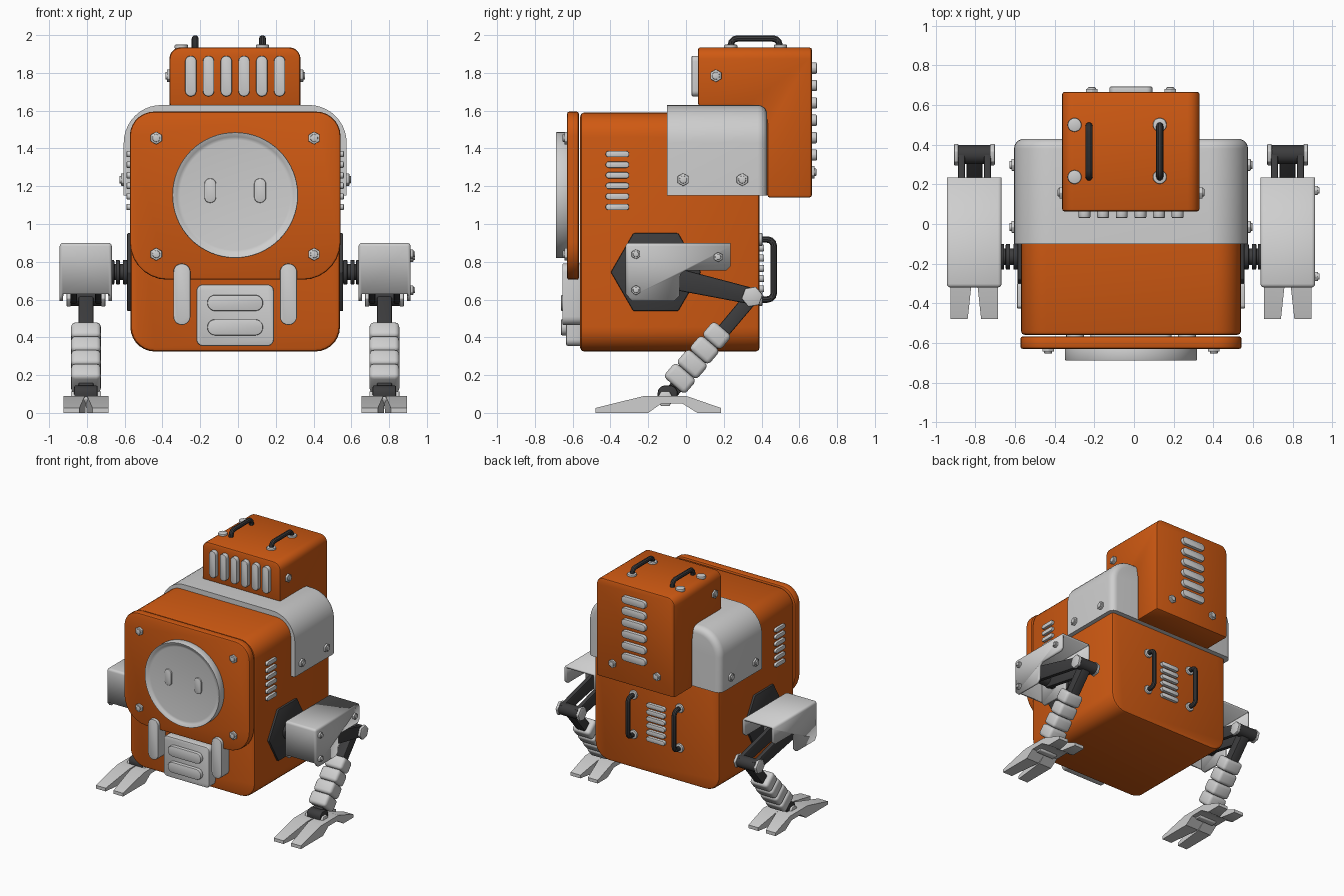
import bpy, bmesh, math
from mathutils import Vector

if "Cube" in bpy.data.objects:
    bpy.data.objects.remove(bpy.data.objects["Cube"])

CX = -0.015  # symmetry plane of the body


def material(name, rgb):
    m = bpy.data.materials.new(name)
    m.diffuse_color = (*rgb, 1)
    m.use_nodes = True
    m.node_tree.nodes["Principled BSDF"].inputs["Base Color"].default_value = m.diffuse_color
    return m


ORANGE = material("orange paint", (0.62, 0.10, 0.006))
GREY = material("light grey metal", (0.62, 0.62, 0.62))
DARK = material("dark metal", (0.045, 0.045, 0.047))


def place(axis, u, v, w):
    return Vector({'x': (w, u, v), 'y': (u, w, v), 'z': (u, v, w)}[axis])


def sharp_bevel(bm, width, seg=2, sel=None):
    edges = [e for e in bm.edges if len(e.link_faces) == 2 and e.calc_face_angle(0) > 0.6
             and (sel is None or sel(e))]
    bmesh.ops.bevel(bm, geom=edges, offset=width, segments=seg, profile=0.5,
                    affect='EDGES', clamp_overlap=True)


def finish(bm, name, mat):
    me = bpy.data.meshes.new(name)
    bm.to_mesh(me)
    bm.free()
    me.materials.append(mat)
    ob = bpy.data.objects.new(name, me)
    bpy.context.collection.objects.link(ob)
    return ob


def prism_bm(axis, pts, a, b):
    bm = bmesh.new()
    lo = [bm.verts.new(place(axis, u, v, a)) for u, v in pts]
    hi = [bm.verts.new(place(axis, u, v, b)) for u, v in pts]
    bm.faces.new(lo)
    bm.faces.new(hi)
    n = len(pts)
    for i in range(n):
        j = (i + 1) % n
        bm.faces.new((lo[i], lo[j], hi[j], hi[i]))
    bmesh.ops.recalc_face_normals(bm, faces=bm.faces)
    return bm


def prism(name, mat, axis, pts, a, b, bevel=0.0, seg=2):
    bm = prism_bm(axis, pts, a, b)
    if bevel:
        sharp_bevel(bm, bevel, seg)
    return finish(bm, name, mat)


def arc(cx, cy, r, a0, a1, n):
    return [(cx + r * math.cos(math.radians(a0 + (a1 - a0) * i / n)),
             cy + r * math.sin(math.radians(a0 + (a1 - a0) * i / n))) for i in range(n + 1)]


def rrect(x0, x1, y0, y1, top, bottom=None, n=7):
    bottom = top if bottom is None else bottom
    pts = []
    for sx, sy, r, a in ((1, 1, top, 0), (-1, 1, top, 90), (-1, -1, bottom, 180), (1, -1, bottom, 270)):
        cx, cy = (x1 - r if sx > 0 else x0 + r), (y1 - r if sy > 0 else y0 + r)
        pts += arc(cx, cy, r, a, a + 90, n) if r > 0 else [(cx, cy)]
    return pts


def slot(name, axis, u, v, w, h, a, b):
    r = min(w, h) * 0.49
    return prism(name, GREY, axis, rrect(u - w/2, u + w/2, v - h/2, v + h/2, r, n=5), a, b, 0.006)


def cyl(name, mat, axis, u, v, r, a, b, n=24, bevel=0.0, turn=0):
    return prism(name, mat, axis, arc(u, v, r, turn, turn + 360 - 360 / n, n - 1), a, b, bevel)


def bolt(name, axis, u, v, w, out, r=0.034):
    cyl(name + "_hex", GREY, axis, u, v, r, w - out * 0.01, w + out * 0.014, 6, 0.003, 30)
    cyl(name + "_stud", GREY, axis, u, v, r * 0.6, w, w + out * 0.023, 12, 0.004)


def link(name, mat, x0, x1, p, q, w0, w1, bevel=0.008, seg=2):
    p, q = Vector(p), Vector(q)
    d = (q - p).normalized()
    n = Vector((-d.y, d.x))
    return prism(name, mat, 'x', [p + n*w0/2, q + n*w1/2, q - n*w1/2, p - n*w0/2], x0, x1, bevel, seg)


def handle(name, start, end, out, height, r=0.018, c=0.035):
    s, e, o = Vector(start), Vector(end), Vector(out)
    d = (e - s).normalized()
    pts = [s]
    for base, k in ((s, 1), (e, -1)):
        bend = [base + o * (height - c + c * math.sin(t)) + d * k * c * (1 - math.cos(t))
                for t in (0, math.pi/6, math.pi/3, math.pi/2)]
        pts += bend if k > 0 else bend[::-1]
    pts.append(e)
    cu = bpy.data.curves.new(name, 'CURVE')
    cu.dimensions = '3D'
    cu.bevel_depth, cu.bevel_resolution = r, 3
    sp = cu.splines.new('POLY')
    sp.points.add(len(pts) - 1)
    for pt, co in zip(sp.points, pts):
        pt.co = (*co, 1)
    cu.materials.append(DARK)
    ob = bpy.data.objects.new(name, cu)
    bpy.context.collection.objects.link(ob)
    bpy.ops.object.select_all(action='DESELECT')
    ob.select_set(True)
    bpy.context.view_layer.objects.active = ob
    bpy.ops.object.convert(target='MESH')


# Main body and front plate
prism("body", ORANGE, 'y', rrect(-0.57, 0.54, 0.325, 1.59, 0.13), -0.56, 0.39, 0.02)
prism("front_plate", ORANGE, 'y', rrect(-0.573, 0.543, 0.705, 1.595, 0.13, 0.2), -0.63, -0.567, 0.012)

# Shoulder saddle wrapping the top, sides and back
bm = prism_bm('y', rrect(-0.605, 0.575, 1.15, 1.63, 0.2, 0, 10), -0.10, 0.43)
sharp_bevel(bm, 0.05, 5, lambda e: all(v.co.y > 0.42 for v in e.verts) and
            not all(v.co.z < 1.16 for v in e.verts))
finish(bm, "shoulder_saddle", GREY)

# Head: an L profile hanging over the back
prof = [(0.063, 1.935), (0.667, 1.935), (0.667, 1.14), (0.43, 1.14)] + arc(0.33, 1.525, 0.1, 0, 90, 6) + [(0.063, 1.625)]
bm = prism_bm('x', prof, -0.363, 0.331)
sharp_bevel(bm, 0.06, 5, lambda e: all(v.co.z > 1.93 for v in e.verts) and
            abs(e.verts[0].co.x - e.verts[1].co.x) < 0.01)
sharp_bevel(bm, 0.014, 2)
finish(bm, "head", ORANGE)
for i in range(6):
    slot("head_front_vent", 'y', -0.25 + 0.094 * i, 1.783, 0.06, 0.215, 0.03, 0.08)
    slot("head_back_vent", 'y', CX, 1.825 - 0.092 * i, 0.215, 0.06, 0.65, 0.693)
    slot("body_back_vent", 'y', CX, 0.873 - 0.054 * i, 0.165, 0.037, 0.37, 0.413)

# Round face window with raised rim, and eyes
bm = prism_bm('y', arc(CX, 1.153, 0.333, 0, 354.375, 63), -0.693, -0.62)
face = min(bm.faces, key=lambda f: f.calc_center_median().y)
bmesh.ops.inset_region(bm, faces=[face], thickness=0.032)
bmesh.ops.translate(bm, verts=face.verts, vec=(0, 0.022, 0))
sharp_bevel(bm, 0.009, 2)
finish(bm, "face_window", GREY)
for s in (-1, 1):
    slot("eye", 'y', CX + s * 0.132, 1.177, 0.063, 0.13, -0.682, -0.66)

# Lower front panel, slots and side strips
prism("front_panel", GREY, 'y', rrect(-0.22, 0.19, 0.354, 0.68, 0.035), -0.635, -0.55, 0.01)
for z in (0.582, 0.453):
    slot("panel_slot", 'y', CX, z, 0.295, 0.085, -0.662, -0.62)
for s in (-1, 1):
    slot("front_strip", 'y', CX + s * 0.282, 0.628, 0.09, 0.325, -0.655, -0.55)

# Parts repeated on both sides
for s in (-1, 1):
    X = lambda d: CX + s * d
    for z in (1.455, 0.84):
        bolt("plate_bolt", 'y', X(0.418), z, -0.63, -1)
    for y in (-0.015, 0.298):
        bolt("saddle_bolt", 'x', y, 1.235, X(0.59), s)
    bolt("head_side_bolt", 'x', 0.158, 1.785, X(0.347), s)
    bolt("head_back_bolt", 'y', X(0.198), 1.275, 0.667, 1)
    for i in range(6):
        slot("side_vent", 'x', -0.363, 1.37 - 0.056 * i, 0.125, 0.033, X(0.53), X(0.575))

    # Handles with washers
    hx = -0.227 if s < 0 else 0.13
    handle("head_handle", (hx, 0.237, 1.92), (hx, 0.495, 1.92), (0, 0, 1), 0.062)
    for y in (0.237, 0.5):
        cyl("head_washer", GREY, 'z', -0.30 if s < 0 else 0.13, y, 0.035, 1.925, 1.95, 20, 0.006)
    bx = X(0.205)
    handle("back_handle", (bx, 0.38, 0.6), (bx, 0.38, 0.918), (0, 1, 0), 0.085)
    for z in (0.6, 0.918):
        cyl("back_washer", GREY, 'y', bx, z, 0.035, 0.38, 0.405, 20, 0.006)

    # Hip plate and axle
    cyl("hip_plate", DARK, 'x', -0.16, 0.745, 0.238, X(0.53), X(0.572), 6, 0.006)
    cyl("hip_axle", DARK, 'x', -0.165, 0.745, 0.042, X(0.55), X(0.72))
    for d in (0.572, 0.61, 0.64):
        cyl("hip_flange", DARK, 'x', -0.165, 0.745, 0.065, X(d), X(d + 0.022), 24, 0.005)

    # Hollow upper leg cover, open at the bottom and back
    prof = [(-0.32, 0.90), (0.235, 0.90), (0.235, 0.775), (0.215, 0.755), (0.0, 0.755),
            (-0.03, 0.735), (-0.035, 0.62), (-0.06, 0.593), (-0.285, 0.593), (-0.32, 0.63)]
    bm = prism_bm('x', prof, X(0.653), X(0.929))
    cut = [f for f in bm.faces if f.normal.z < -0.3 or f.normal.y > 0.3]
    bmesh.ops.delete(bm, geom=cut, context='FACES')
    sharp_bevel(bm, 0.018, 3)
    cover = finish(bm, "leg_cover", GREY)
    mod = cover.modifiers.new("wall", 'SOLIDIFY')
    mod.thickness, mod.offset = 0.018, -1
    if s > 0:
        for y, z in ((-0.265, 0.84), (0.17, 0.825), (-0.265, 0.65)):
            bolt("leg_bolt", 'x', y, z, X(0.929), 1, 0.026)

    # Thigh, knee, shin
    L = X(0.79)
    for t in (-1, 1):
        link("thigh_link", DARK, L + t*0.048, L + t*0.083, (-0.17, 0.735), (0.375, 0.612), 0.125, 0.085)
        cyl("knee_bolt", GREY, 'x', 0.35, 0.615, 0.057, L + t*0.08, L + t*0.103, 6, 0.006, 10)
    cyl("thigh_core", DARK, 'x', -0.165, 0.735, 0.05, L - 0.12, L + 0.12)
    cyl("knee_axle", DARK, 'x', 0.35, 0.615, 0.048, L - 0.08, L + 0.08)
    link("shin_link", DARK, L - 0.04, L + 0.04, (0.365, 0.632), (-0.1, 0.08), 0.075, 0.07)
    top, low = Vector((0.195, 0.447)), Vector((-0.065, 0.145))
    for i in range(4):
        w = 0.128 + 0.007 * i
        link("shin_sleeve", GREY, L - 0.079, L + 0.079, top.lerp(low, i/4), top.lerp(low, (i+1)/4),
             w, w, 0.024, 3)

    # Ankle and split foot
    prism("ankle", DARK, 'x', rrect(-0.15, -0.045, 0.05, 0.145, 0.04), L - 0.062, L + 0.062, 0.008)
    cyl("ankle_bolt", GREY, 'x', -0.11, 0.075, 0.045, L - 0.08, L + 0.08, 6, 0.005)
    prof = [(-0.48, 0.0), (-0.48, 0.026), (-0.22, 0.09), (0.0, 0.09), (0.185, 0.026),
            (0.185, 0.0), (0.06, 0.0), (-0.02, 0.05), (-0.13, 0.05), (-0.2, 0.0)]
    for t in (-1, 1):
        bm = prism_bm('x', prof, L, L + t * 0.12)
        for v in bm.verts:  # V notches between toes and heels
            if abs(v.co.x - L) < 0.001:
                gap = max(0, (-0.17 - v.co.y) / 0.31, (v.co.y - 0.01) / 0.175)
                v.co.x += t * 0.034 * min(gap, 1)
        finish(bm, "foot_half", GREY)

# Smooth shading with sharp creases
bpy.ops.object.select_all(action='DESELECT')
for ob in bpy.context.scene.objects:
    if ob.type == 'MESH':
        ob.select_set(True)
        bpy.context.view_layer.objects.active = ob
bpy.ops.object.shade_smooth_by_angle(angle=math.radians(35))
